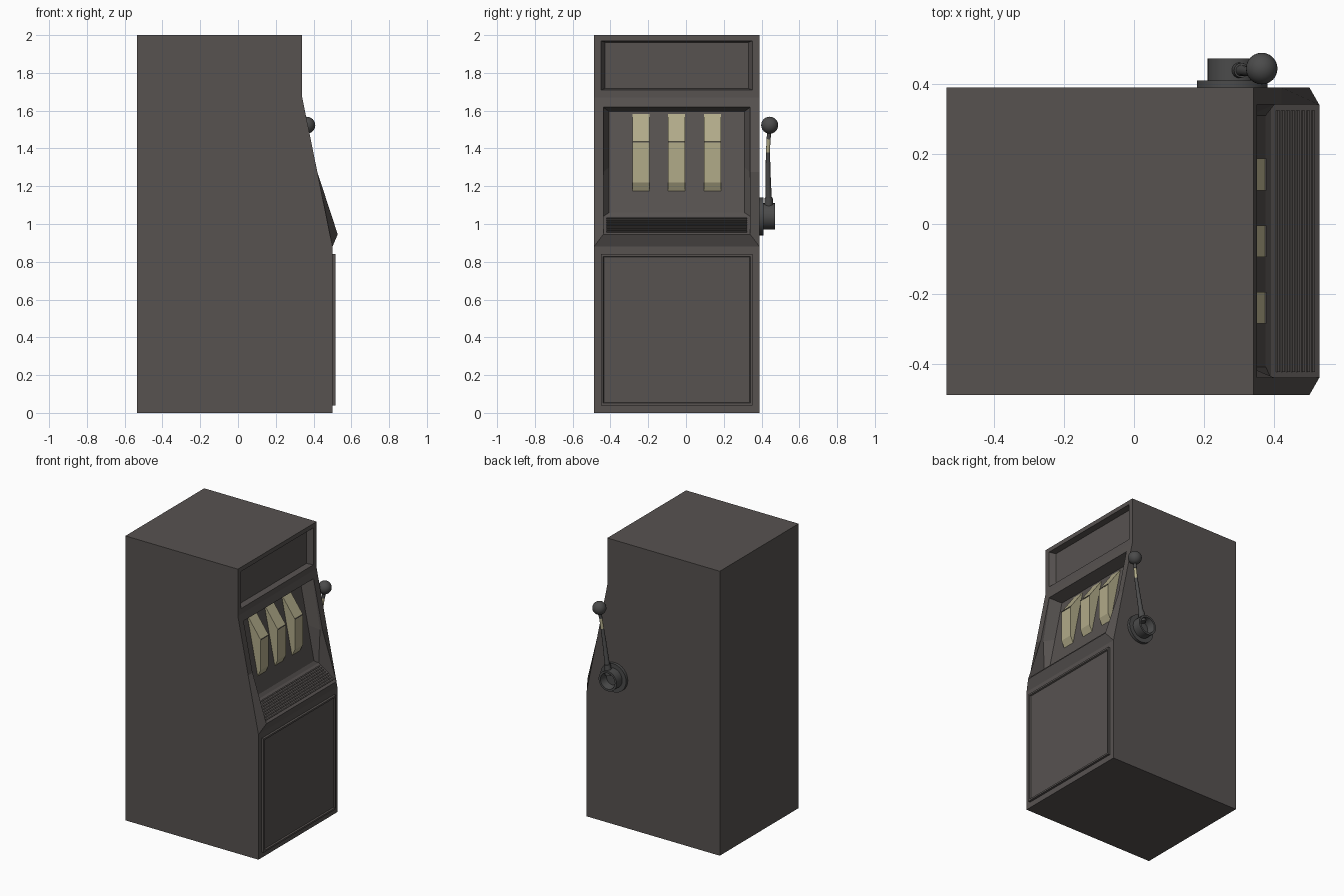
import bpy, bmesh, math
from mathutils import Vector, Matrix

if "Cube" in bpy.data.objects:
    bpy.data.objects.remove(bpy.data.objects["Cube"])


def material(name, color):
    m = bpy.data.materials.new(name)
    m.use_nodes = True
    m.diffuse_color = (*color, 1)
    m.node_tree.nodes["Principled BSDF"].inputs["Base Color"].default_value = (*color, 1)
    return m


GREY = material("warm grey", (0.095, 0.085, 0.081))
METAL = material("dark metal", (0.07, 0.07, 0.07))
CREAM = material("cream", (0.44, 0.405, 0.25))

Y0, Y1 = -0.487, 0.389      # cabinet sides
MID = (Y0 + Y1) / 2


def finish(bm, name, mat, smooth=False):
    bmesh.ops.remove_doubles(bm, verts=bm.verts, dist=0.0005)
    bmesh.ops.recalc_face_normals(bm, faces=bm.faces)
    mesh = bpy.data.meshes.new(name)
    bm.to_mesh(mesh)
    bm.free()
    mesh.materials.append(mat)
    ob = bpy.data.objects.new(name, mesh)
    bpy.context.collection.objects.link(ob)
    if smooth:
        bpy.ops.object.select_all(action='DESELECT')
        ob.select_set(True)
        bpy.context.view_layer.objects.active = ob
        bpy.ops.object.shade_smooth_by_angle(angle=math.radians(40))
    return ob


def ring(inset, pts):
    """Loop of points up one side of the cabinet front and down the other."""
    return ([(x, Y0 + inset, z) for x, z in pts]
            + [(x, Y1 - inset, z) for x, z in reversed(pts)])


def loft(bm, rings, cap_start=False, cap_end=True):
    loops = [[bm.verts.new(p) for p in r] for r in rings]
    for a, b in zip(loops, loops[1:]):
        n = len(a)
        for i in range(n):
            bm.faces.new((a[i], a[(i + 1) % n], b[(i + 1) % n], b[i]))
    if cap_start:
        bm.faces.new(loops[0])
    if cap_end:
        bm.faces.new(loops[-1])


def prism(name, pts, y0, y1, mat):
    """Side profile (x, z) extruded along y."""
    bm = bmesh.new()
    loft(bm, [[(x, y, z) for x, z in pts] for y in (y0, y1)], True)
    return finish(bm, name, mat)


def lathe(name, profile, mat, matrix, steps=32):
    """Profile (radius, height) spun round z, then placed by matrix."""
    bm = bmesh.new()
    vs = [bm.verts.new((r, 0, h)) for r, h in profile]
    es = [bm.edges.new(p) for p in zip(vs, vs[1:])]
    bmesh.ops.spin(bm, geom=vs + es, cent=(0, 0, 0), axis=(0, 0, 1),
                   angle=math.tau, steps=steps)
    bmesh.ops.transform(bm, matrix=matrix, verts=bm.verts)
    return finish(bm, name, mat, True)


# Cabinet: outer shell, with the front lofted inwards from its outlines
BACK, LOW, TOP = -0.535, 0.5, 0.34
KNEE, SHOULDER, BEND = (LOW, 0.88), (TOP, 1.67), (0.42, 1.275)
bm = bmesh.new()
side = [(BACK, 0), (LOW, 0), KNEE, BEND, SHOULDER, (TOP, 2), (BACK, 2)]
for y in (Y0, Y1):
    bm.faces.new([bm.verts.new((x, y, z)) for x, z in side])
for a, b in (((LOW, 0), (BACK, 0)), ((BACK, 0), (BACK, 2)), ((BACK, 2), (TOP, 2))):
    bm.faces.new([bm.verts.new(p) for p in ring(0, [a, b])])

# Lower front with a raised, rimmed door
loft(bm, [ring(0, [(LOW, 0), KNEE]),
          ring(0.036, [(LOW, 0.04), (LOW, 0.84)]),
          ring(0.036, [(0.516, 0.04), (0.516, 0.84)]),
          ring(0.048, [(0.516, 0.052), (0.516, 0.828)]),
          ring(0.052, [(0.506, 0.056), (0.506, 0.824)])])

# Reel window with a jutting lower lip, sloped shelf and recessed back wall
loft(bm, [ring(0, [KNEE, BEND, SHOULDER]),
          ring(0.049, [(0.528, 0.945), BEND, (0.35, 1.62)]),
          ring(0.049, [(0.39, 1.04), (0.40, 1.275), (0.343, 1.618)]),
          ring(0.08, [(0.375, 1.06), (0.327, 1.3), (0.268, 1.595)])])

# Sunken sign panel
loft(bm, [ring(0, [SHOULDER, (TOP, 2)]),
          ring(0.036, [(TOP, 1.71), (TOP, 1.97)]),
          ring(0.058, [(0.30, 1.717), (0.30, 1.962)])])
finish(bm, "cabinet", GREY)

# Shelf slats
lip, inner = Vector((0.528, 0.945)), Vector((0.39, 1.04))
along = (inner - lip).normalized()
up = Vector((-along.y, along.x))
if up.y < 0:
    up = -up
for i in range(8):
    p = lip.lerp(inner, 0.14 + i * 0.104)
    a, b = p - along * 0.004, p + along * 0.004
    prism(f"shelf_slat_{i + 1}", [a - up * 0.003, b - up * 0.003, b + up * 0.007, a + up * 0.007],
          Y0 + 0.065, Y1 - 0.065, GREY)

# Reels: faceted fronts standing out of the back wall
reel = [(0.24, 1.585), (0.268, 1.585), (0.375, 1.435), (0.375, 1.22), (0.32, 1.11), (0.28, 1.11)]
for i in (-1, 0, 1):
    c = MID + i * 0.19
    prism(f"reel_{i + 2}", reel, c - 0.045, c + 0.045, CREAM)
    prism(f"reel_line_{i + 2}", [(0.37, 1.432), (0.377, 1.432), (0.377, 1.437), (0.37, 1.437)],
          c - 0.045, c + 0.045, GREY)

# Lever mount on the cabinet side: flange and hollow cup
PIVOT = Vector((0.28, Y1, 1.04))
outward = Matrix.Translation(PIVOT) @ Matrix.Rotation(-math.pi / 2, 4, 'X')
lathe("lever_flange", [(0, 0), (0.1, 0), (0.1, 0.02), (0, 0.02)], METAL, outward)
lathe("lever_cup", [(0.07, 0.015), (0.07, 0.082), (0.056, 0.082), (0.045, 0.03), (0, 0.03)],
      METAL, outward)


# Lever arm: tapered tube along a gently bent path
def tube(name, pts, mat, sides=16):
    bm = bmesh.new()
    rings = []
    for i, (x, y, z, r) in enumerate(pts):
        a, b = pts[max(i - 1, 0)], pts[min(i + 1, len(pts) - 1)]
        q = (Vector(b[:3]) - Vector(a[:3])).to_track_quat('Z', 'Y')
        rings.append([Vector((x, y, z)) + q @ Vector((r * math.cos(t), r * math.sin(t), 0))
                      for t in (math.tau * k / sides for k in range(sides))])
    loft(bm, rings, True)
    return finish(bm, name, mat, True)


tube("lever_socket", [(0.295, 0.438, 1.07, 0.024), (0.306, 0.438, 1.14, 0.021)], METAL)
tube("lever_arm", [(0.295, 0.438, 1.08, 0.017), (0.31, 0.437, 1.16, 0.016),
                   (0.33, 0.434, 1.28, 0.013), (0.347, 0.434, 1.38, 0.011)], METAL)
tube("lever_band", [(0.347, 0.434, 1.38, 0.011), (0.357, 0.437, 1.45, 0.01)], CREAM)
tube("lever_neck", [(0.357, 0.437, 1.45, 0.011), (0.364, 0.442, 1.5, 0.011)], METAL)

# Lever knob
bm = bmesh.new()
bmesh.ops.create_uvsphere(bm, u_segments=24, v_segments=16, radius=0.045,
                          matrix=Matrix.Translation((0.364, 0.443, 1.523)))
finish(bm, "lever_knob", METAL, True)
